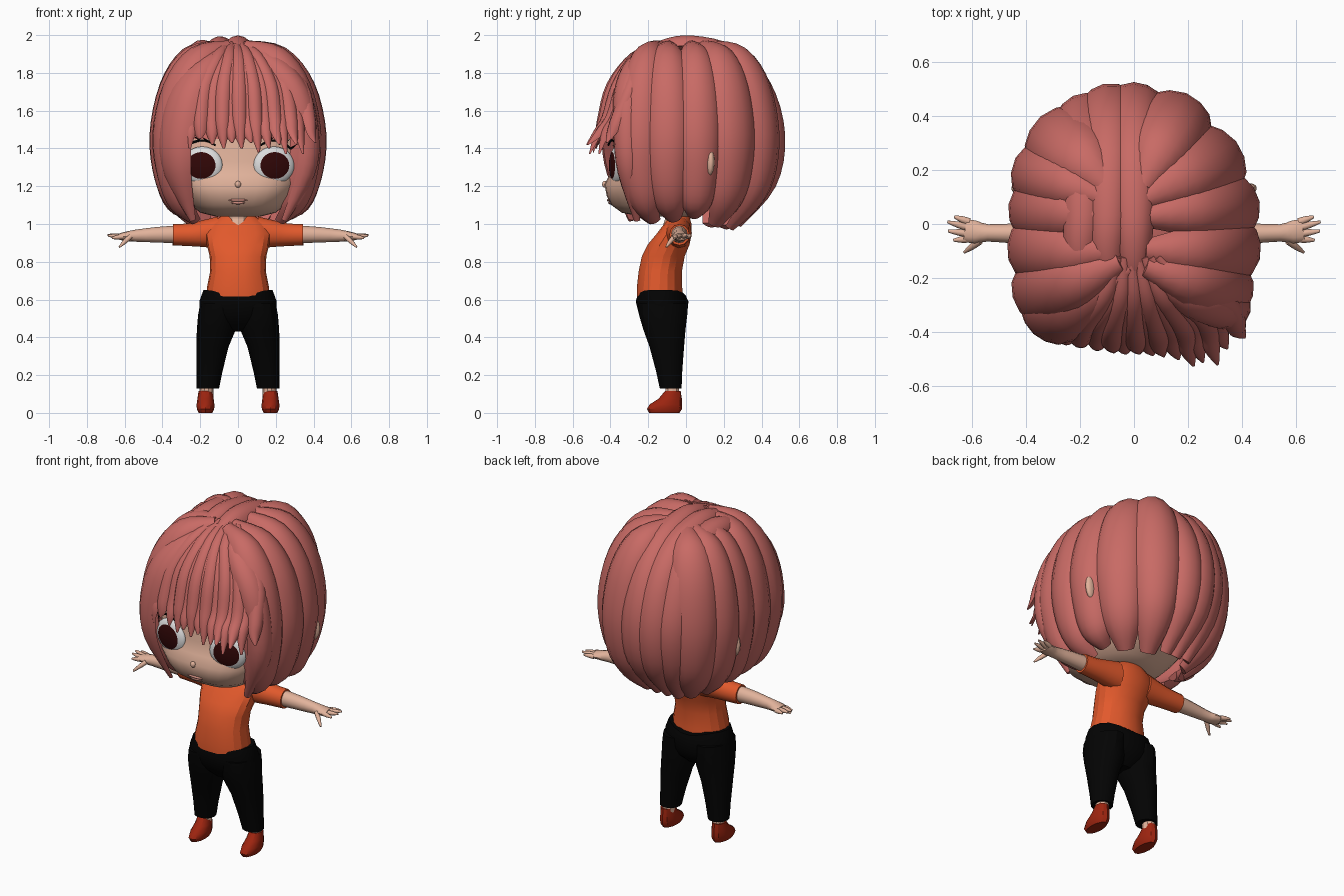
import bpy, bmesh, math
from mathutils import Vector, Matrix

if "Cube" in bpy.data.objects:
    bpy.data.objects.remove(bpy.data.objects["Cube"])


def material(name, rgb):
    m = bpy.data.materials.new(name)
    m.diffuse_color = (*rgb, 1)
    m.use_nodes = True
    m.node_tree.nodes["Principled BSDF"].inputs["Base Color"].default_value = m.diffuse_color
    return m


HAIR = material("rose hair", (0.58, 0.145, 0.13))
SKIN = material("skin", (0.76, 0.45, 0.33))
SHIRT = material("orange cloth", (0.76, 0.10, 0.025))
BLACK = material("black", (0.001, 0.001, 0.001))
SHOE = material("red shoe", (0.34, 0.018, 0.005))
WHITE = material("eye white", (0.72, 0.72, 0.72))
IRIS = material("dark red iris", (0.03, 0.002, 0.002))
LIP = material("lip pink", (0.58, 0.25, 0.20))


def finish(bm, name, mats, smooth=None, rule=None):
    bmesh.ops.recalc_face_normals(bm, faces=bm.faces)
    if rule:
        for f in bm.faces:
            f.material_index = rule(f.calc_center_median())
    me = bpy.data.meshes.new(name)
    bm.to_mesh(me)
    bm.free()
    for m in mats:
        me.materials.append(m)
    if smooth:
        me.polygons.foreach_set("use_smooth", [True] * len(me.polygons))
        me.set_sharp_from_angle(angle=math.radians(smooth))
    ob = bpy.data.objects.new(name, me)
    bpy.context.collection.objects.link(ob)
    return ob


def loft(name, rings, mats, smooth=None, rule=None):
    """Skin a list of equal-length point rings and cap both ends."""
    bm = bmesh.new()
    vs = [[bm.verts.new(p) for p in r] for r in rings]
    n = len(vs[0])
    for a, b in zip(vs, vs[1:]):
        for i in range(n):
            bm.faces.new((a[i], a[(i + 1) % n], b[(i + 1) % n], b[i]))
    bm.faces.new(vs[0])
    bm.faces.new(vs[-1])
    return finish(bm, name, mats, smooth, rule)


def ring(z, w, yf, yb, cx=0, n=18, e=2):
    """Horizontal rounded ring; e squares off the front half."""
    pts = []
    for i in range(n):
        a = 2 * math.pi * i / n
        c, s = math.cos(a), math.sin(a)
        k = 2 / e if s < -1e-6 else 1
        pts.append(Vector((cx + w * math.copysign(abs(c) ** k, c),
                           (yf + yb) / 2 + (yb - yf) / 2 * math.copysign(abs(s) ** k, s), z)))
    return pts


def spline(ctrl, steps):
    """Catmull-Rom samples through control tuples of any length."""
    c = [ctrl[0]] + list(ctrl) + [ctrl[-1]]
    out = []
    for i in range(1, len(c) - 2):
        for j in range(steps):
            t = j / steps
            out.append([0.5 * (2 * b + (d - a) * t + (2 * a - 5 * b + 4 * d - e) * t * t
                               + (3 * b - a - 3 * d + e) * t ** 3)
                        for a, b, d, e in zip(c[i - 1], c[i], c[i + 1], c[i + 2])])
    return out + [list(ctrl[-1])]


CIRCLE = [(math.cos(i * math.pi / 6), math.sin(i * math.pi / 6)) for i in range(12)]
LENS = [(1, -0.25), (0.8, 0.4), (0.45, 0.82), (0, 1), (-0.45, 0.82), (-0.8, 0.4), (-1, -0.25),
        (-0.5, -0.3), (0.5, -0.3)]


def sweep(name, ctrl, mat, section, centre, steps=4, smooth=40):
    """ctrl holds (x, y, z, half width, height); the section faces away from centre."""
    s = spline(ctrl, steps)
    p = [Vector(q[:3]) for q in s]
    rings = []
    for i, q in enumerate(s):
        t = (p[min(i + 1, len(p) - 1)] - p[max(i - 1, 0)]).normalized()
        n = p[i] - Vector(centre)
        n = (n - t * n.dot(t)).normalized()
        side = t.cross(n)
        rings.append([p[i] + side * u * q[3] + n * v * q[4] for u, v in section])
    return loft(name, rings, [mat], smooth)


def ball(name, centre, size, mats, turn=0, rule=None, seg=20):
    """Ellipsoid with its poles along y, so rings are circles seen from the front."""
    bm = bmesh.new()
    bmesh.ops.create_uvsphere(bm, u_segments=seg, v_segments=16, radius=1)
    bmesh.ops.rotate(bm, verts=bm.verts, matrix=Matrix.Rotation(math.pi / 2, 3, 'X'))
    ob = finish(bm, name, mats, 40, rule)
    ob.matrix_world = (Matrix.Translation(centre) @ Matrix.Rotation(turn, 4, 'Z')
                       @ Matrix.Diagonal((*size, 1)))
    return ob


# head: skin, hair coloured where the scalp lies under the locks
head = [(1.04, .12, -.24, .02), (1.06, .20, -.34, .08), (1.10, .25, -.395, .15), (1.15, .295, -.42, .22),
        (1.21, .335, -.432, .29), (1.26, .36, -.405, .33), (1.33, .38, -.385, .36), (1.45, .385, -.385, .39),
        (1.6, .365, -.36, .39), (1.75, .30, -.29, .33), (1.85, .20, -.18, .22), (1.90, .08, -.06, .1)]
loft("head", [ring(z, w, a, b, n=32, e=2.8) for z, w, a, b in head], [SKIN, HAIR], 45,
     lambda c: int(c.z > 1.5 or (c.y > 0.18 and c.z > 1.22)))
ball("nose", (0, -.43, 1.21), (.016, .014, .018), [SKIN], seg=10)
ball("upper_lip", (0, -.408, 1.126), (.05, .010, .008), [LIP], seg=12)
ball("lower_lip", (0, -.402, 1.112), (.038, .010, .008), [LIP], seg=12)
loft("neck", [ring(z, w, a, b, n=12) for z, w, a, b in
              [(.98, .06, -.125, .01), (1.03, .058, -.11, .01), (1.10, .05, -.12, .0)]], [SKIN])

# shirt body
torso = [(.615, .165, -.262, -.015), (.66, .165, -.262, -.018), (.75, .147, -.252, -.02), (.83, .15, -.235, -.005),
         (.89, .165, -.205, .02), (.95, .175, -.155, .032), (1.0, .155, -.117, .03), (1.03, .11, -.095, .022),
         (1.052, .07, -.08, .012)]
loft("shirt", [ring(z, w, a, b, e=2.4) for z, w, a, b in torso], [SHIRT], 20)

# trousers: hips plus two legs, waist dipping at the front and back
hips = [(.43, .07, -.17, -.06), (.475, .15, -.222, -.01), (.52, .20, -.25, .008), (.59, .205, -.268, .015),
        (.648, .183, -.258, .0)]
hip_rings = [ring(*h, e=2.3) for h in hips]
for p in hip_rings[-1]:
    p.z = .615 + .035 * min(1, abs(p.x) / .15)
loft("trouser_hips", hip_rings, [BLACK], 30)

for side, s in (("left", 1), ("right", -1)):
    legs = [(.13, .10, .22, -.14, -.022), (.22, .082, .219, -.16, -.018), (.35, .05, .22, -.195, -.008),
            (.44, .012, .218, -.228, .0), (.52, .01, .211, -.252, .01), (.58, .015, .2, -.255, .012)]
    loft("trouser_leg_" + side, [ring(z, (o - i) / 2, a, b, s * (o + i) / 2, 14, 2.3)
                                 for z, i, o, a, b in legs], [BLACK], 30)
    loft("ankle_" + side, [ring(z, .036, -.11, -.035, s * .167, 10) for z in (.09, .15)], [SKIN])
    shoe = [(0, .036, -.195, -.035), (.02, .046, -.207, -.022), (.045, .047, -.192, -.02),
            (.075, .043, -.145, -.022), (.115, .037, -.112, -.028)]
    loft("shoe_" + side, [ring(z, w, a, b, s * .172, 12) for z, w, a, b in shoe], [SHOE], 30)

    # sleeve, arm and hand; the section faces up
    below = (s * .4, -.03, -20)
    sweep("sleeve_" + side, [(s * .10, -.04, .955, .07, .085), (s * .19, -.038, .948, .062, .07),
                             (s * .26, -.035, .943, .056, .06), (s * .345, -.035, .943, .053, .056)],
          SHIRT, CIRCLE, below, 2, 35)
    sweep("arm_" + side, [(s * .32, -.035, .945, .044, .047), (s * .43, -.035, .943, .038, .041),
                          (s * .54, -.033, .938, .032, .032), (s * .585, -.03, .935, .042, .026),
                          (s * .625, -.024, .933, .042, .018)], SKIN, CIRCLE, below, 2)
    for i, (y0, tip) in enumerate([(.008, (.665, .027, .937)), (-.014, (.69, .008, .942)),
                                   (-.036, (.688, -.026, .938)), (-.055, (.668, -.06, .925)),
                                   (-.062, (.628, -.105, .878))]):
        x0 = .61 if i < 4 else .57
        mid = (s * (x0 + tip[0]) / 2, (y0 + tip[1]) / 2, (.935 + tip[2]) / 2)
        sweep(f"finger_{side}_{i}", [(s * x0, y0, .933, .014, .013), (*mid, .012, .012),
                                     (s * tip[0], tip[1], tip[2], .005, .005)], SKIN, CIRCLE, below, 2)

    # eye with a dark iris, lashes and ear
    ball("eye_" + side, (s * .19, -.365, 1.31), (.11, .038, .1), [WHITE, IRIS], s * .2,
         lambda c: int(c.y < 0 and math.hypot(c.x, c.z) < .71), 32)
    arc = []
    for k in range(5):
        a = math.radians(40 + 22 * k)
        arc.append((s * (.19 + .115 * math.cos(a)), -.39 + .035 * math.cos(a), 1.318 + .125 * math.sin(a),
                    .004, .006))
    sweep("eyelid_line_" + side, arc, BLACK, CIRCLE, (s * .19, -.35, 1.3), 3)
    for k, q in enumerate(arc[:4]):
        tip = (q[0] + s * .03, q[1] - .025, q[2] + .02, .001, .001)
        sweep(f"eyelash_{side}_{k}", [q, tip], BLACK, CIRCLE, (0, 0, 1), 2)
    ball("ear_" + side, (s * .41, .125, 1.33), (.045, .024, .075), [SKIN], s * .25, seg=12)

# big hair locks: start on the parting, outermost point, tip scale and height, half width
CORE = (0, 0, 1.42)
big = [((.04, -.16), (.41, -.31), .62, 1.02, .115), ((.04, -.10), (.455, -.13), .58, 1.03, .125),
       ((.04, .03), (.455, .08), .62, 1.05, .12), ((.04, .10), (.37, .30), .60, 1.0, .135),
       ((.03, .14), (.19, .475), .55, .985, .13),
       ((-.10, .14), (-.34, .39), .58, .99, .135), ((-.12, .10), (-.43, .24), .60, 1.0, .12),
       ((-.10, .03), (-.455, .07), .62, 1.05, .12), ((-.08, -.10), (-.455, -.13), .58, 1.03, .125),
       ((-.05, -.14), (-.415, -.32), .62, 1.02, .125)]
for i, (a, o, k, zt, w) in enumerate(big):
    a, o = Vector(a), Vector(o)
    o = o * (1 - .06 / o.length)
    at = [a, a.lerp(o, .5), a.lerp(o, .84), o, o * .94, o * (k + 1) / 2 * 1.02, o * k]
    zs = [1.945, 1.885, 1.72, 1.47, 1.25, 1.11, zt]
    wide = [.35, .8, 1, 1.05, .95, .75, .35]
    sweep(f"hair_lock_{i}", [(p.x, p.y, z, w * f, .07 * min(1, f + .05))
                             for p, z, f in zip(at, zs, wide)], HAIR, LENS, CORE, 4, 32)

# crown locks running from the fringe over the top and down the back
for i, (x, dz, y) in enumerate([(-.20, -.02, .42), (-.10, 0, .46), (.0, .005, .465)]):
    path = [(x * .7, -.24, 1.88, .03, .02), (x, -.12, 1.93, .06, .04), (x, .03, 1.948, .075, .045),
            (x, .24, 1.885, .09, .055), (x, y - .07, 1.72, .10, .06), (x, y, 1.47, .11, .06),
            (x * .9, y - .04, 1.22, .10, .055), (x * .7, .27, 1.0, .035, .025)]
    sweep(f"crown_lock_{i}", [(a, b, c + dz * (c > 1.8), w, h) for a, b, c, w, h in path],
          HAIR, LENS, CORE, 4, 32)

# broad side sweep on the right half of the face, and a matching one on the left
sweep("side_sweep_right", [(-.01, -.16, 1.93, .03, .03), (-.17, -.27, 1.85, .08, .04), (-.28, -.345, 1.70, .11, .05),
                           (-.335, -.37, 1.48, .115, .05), (-.325, -.355, 1.27, .095, .045),
                           (-.24, -.29, 1.02, .02, .015)], HAIR, LENS, CORE)
sweep("side_sweep_left", [(.04, -.16, 1.93, .03, .03), (.20, -.27, 1.85, .07, .04), (.32, -.32, 1.70, .08, .05),
                          (.375, -.325, 1.48, .075, .05), (.36, -.31, 1.27, .065, .045),
                          (.245, -.26, 1.02, .02, .015)], HAIR, LENS, CORE)

# fringe strands fanning out in a slight wave to pointed tips
tips = [(-.255, -.44, 1.40), (-.20, -.455, 1.45), (-.135, -.465, 1.42), (-.075, -.475, 1.40), (-.03, -.48, 1.43),
        (.02, -.48, 1.40), (.07, -.485, 1.43), (.11, -.49, 1.38), (.165, -.50, 1.40), (.22, -.525, 1.42),
        (.255, -.51, 1.37), (.31, -.52, 1.42), (.345, -.46, 1.37), (.41, -.42, 1.43)]
for i, (x, y, z) in enumerate(tips):
    x0 = -.07 + .012 * i
    lift = .014 * (i % 2)
    depth = .09 * (abs(x) / .4) ** 2
    sweep(f"fringe_{i}", [(x0, -.12, 1.935 + lift, .022, .02),
                          (x0 + (x - x0) * .35, -.27 + depth * .3, 1.87 + lift, .042, .03),
                          (x * .8 + x0 * .2 - .01, -.375 + depth - lift, 1.73, .048, .034),
                          (x * .95 - .012, -.425 + depth * .8 - lift, 1.56, .044, .03),
                          (x * .97 - .008, y * .5 - .22 + depth * .35, 1.48, .032, .02),
                          (x, y, z, .006, .004)], HAIR, LENS, CORE)
